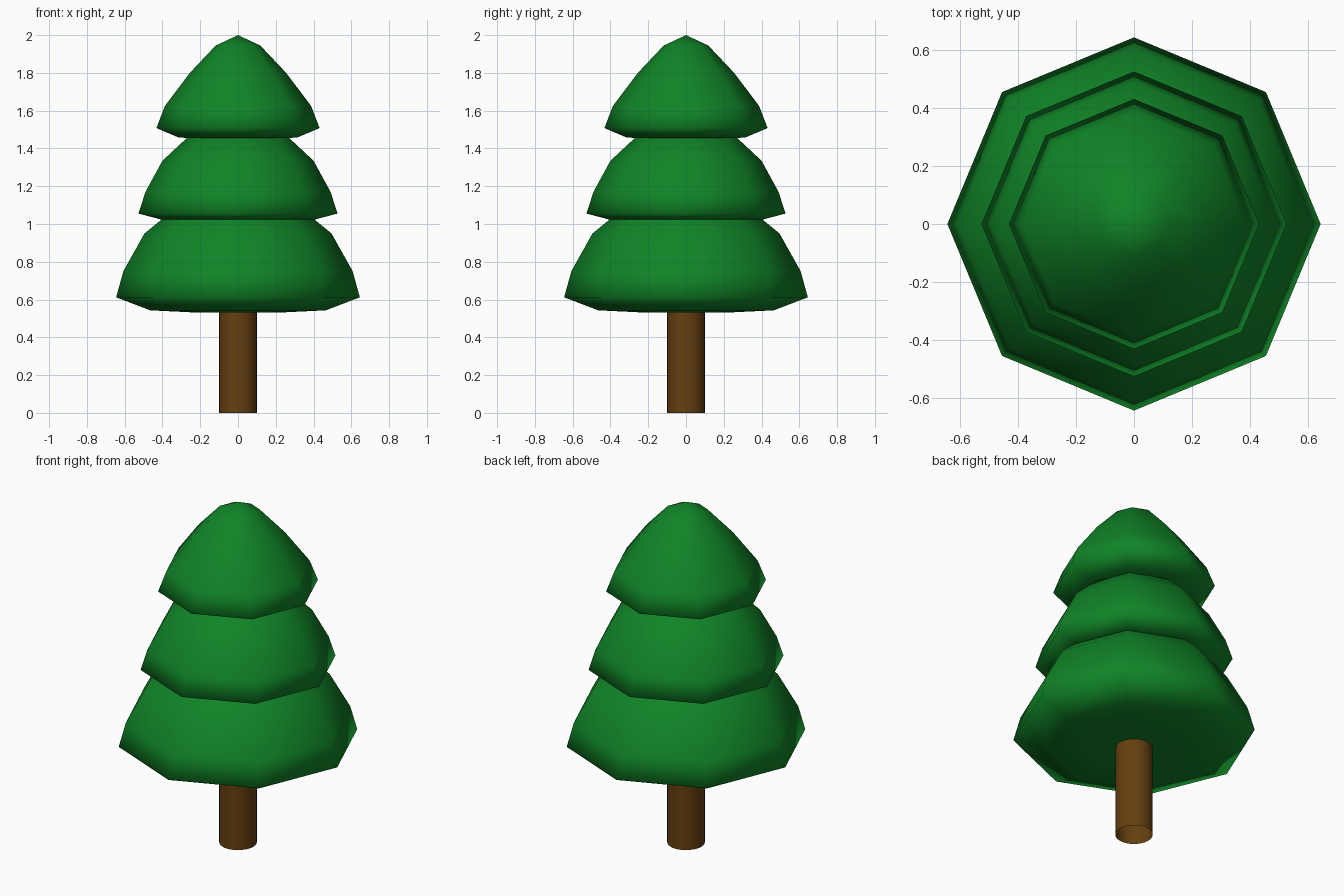
import bpy, bmesh, math

if "Cube" in bpy.data.objects:
    bpy.data.objects.remove(bpy.data.objects["Cube"])


def material(name, rgb):
    m = bpy.data.materials.new(name)
    m.diffuse_color = (*rgb, 1.0)
    m.use_nodes = True
    m.node_tree.nodes["Principled BSDF"].inputs["Base Color"].default_value = m.diffuse_color
    return m


def lathe(name, profile, sides, mat):
    """Revolve (radius, z) points, listed bottom to top; radius 0 makes a pole."""
    bm = bmesh.new()
    rings = []
    for r, z in profile:
        n = sides if r > 0 else 1
        rings.append([bm.verts.new((r * math.cos(2 * math.pi * i / sides),
                                    r * math.sin(2 * math.pi * i / sides), z))
                      for i in range(n)])
    for a, b in zip(rings, rings[1:]):
        for i in range(sides):
            j = (i + 1) % sides
            loop = [a[i % len(a)], a[j % len(a)], b[j % len(b)], b[i % len(b)]]
            bm.faces.new(list(dict.fromkeys(loop)))
    bmesh.ops.recalc_face_normals(bm, faces=bm.faces)
    for f in bm.faces:
        f.smooth = True
    me = bpy.data.meshes.new(name)
    bm.to_mesh(me)
    bm.free()
    me.materials.append(mat)
    ob = bpy.data.objects.new(name, me)
    bpy.context.collection.objects.link(ob)
    return ob


green = material("leaf green", (0.005, 0.23, 0.02))
brown = material("bark brown", (0.13, 0.05, 0.005))

# Eight-sided, smoothly shaded foliage tiers
lathe("lower_foliage", [(0, 0.53), (0.24, 0.532), (0.465, 0.543), (0.645, 0.612),
                        (0.607, 0.75), (0.495, 0.95), (0.30, 1.11), (0, 1.17)], 8, green)
lathe("middle_foliage", [(0, 1.015), (0.20, 1.015), (0.40, 1.022), (0.527, 1.055),
                         (0.49, 1.17), (0.40, 1.335), (0.25, 1.475), (0, 1.53)], 8, green)
lathe("top_foliage", [(0, 1.45), (0.16, 1.45), (0.315, 1.458), (0.432, 1.508),
                      (0.387, 1.625), (0.255, 1.80), (0.118, 1.945), (0, 2.0)], 8, green)

# Round trunk, open at the ends
lathe("trunk", [(0.1, 0), (0.1, 0.6)], 32, brown)
